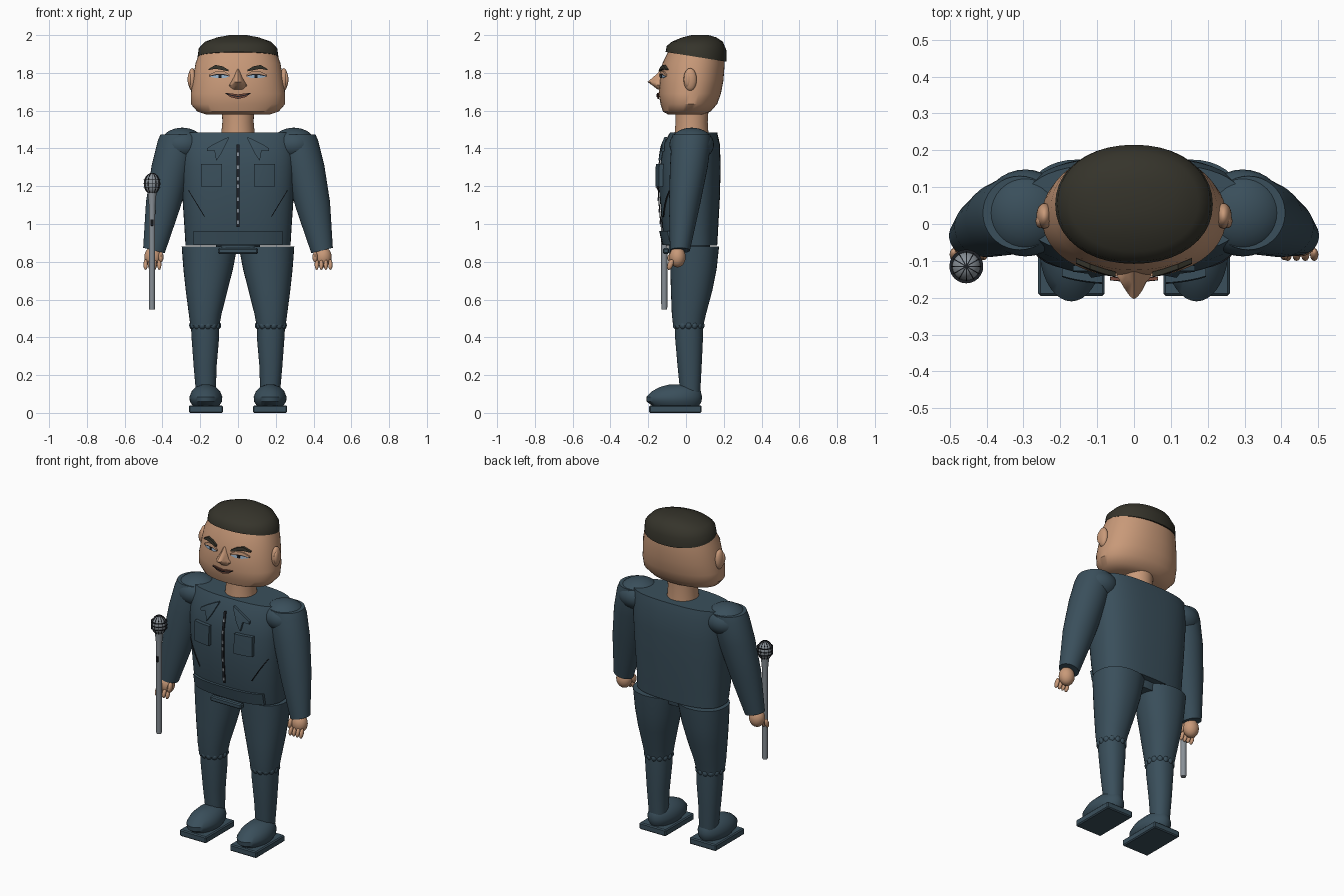
import bpy, bmesh, math
from mathutils import Vector, Matrix
from mathutils.bvhtree import BVHTree

if "Cube" in bpy.data.objects:
    bpy.data.objects.remove(bpy.data.objects["Cube"])


def material(name, r, g, b):
    m = bpy.data.materials.new(name)
    m.diffuse_color = (r, g, b, 1)
    m.use_nodes = True
    m.node_tree.nodes["Principled BSDF"].inputs["Base Color"].default_value = m.diffuse_color
    return m


SUIT = material("slate_blue_cloth", 0.042, 0.078, 0.105)
SKIN = material("tan_skin", 0.58, 0.32, 0.19)
HAIR = material("dark_hair", 0.036, 0.034, 0.024)
METAL = material("grey_metal", 0.25, 0.28, 0.31)
BLACK = material("black_trim", 0.012, 0.014, 0.018)
LIP = material("brown_lip", 0.2, 0.075, 0.05)
EYE = material("pale_blue_eye", 0.3, 0.42, 0.55)


def finish(name, bm, mat, angle=40):
    bmesh.ops.recalc_face_normals(bm, faces=bm.faces)
    me = bpy.data.meshes.new(name)
    bm.to_mesh(me)
    bm.free()
    me.materials.append(mat)
    me.shade_smooth()
    me.set_sharp_from_angle(angle=math.radians(angle))
    ob = bpy.data.objects.new(name, me)
    bpy.context.collection.objects.link(ob)
    return ob


def loft(name, rings, mat, power=2.0, n=36):
    """Rings are (z, x0, x1, y0, y1[, slope_x, slope_y])."""
    bm = bmesh.new()
    rows = []
    for ring in rings:
        z, x0, x1, y0, y1, sx, sy = (tuple(ring) + (0, 0))[:7]
        row = []
        for i in range(n):
            c, s = math.cos(math.tau * i / n), math.sin(math.tau * i / n)
            dx = (x1 - x0) / 2 * math.copysign(abs(c) ** (2 / power), c)
            dy = (y1 - y0) / 2 * math.copysign(abs(s) ** (2 / power), s)
            row.append(bm.verts.new(((x0 + x1) / 2 + dx, (y0 + y1) / 2 + dy, z + sx * dx + sy * dy)))
        rows.append(row)
    for a, b in zip(rows, rows[1:]):
        for i in range(n):
            j = (i + 1) % n
            bm.faces.new((a[i], a[j], b[j], b[i]))
    bm.faces.new(rows[0])
    bm.faces.new(rows[-1])
    return finish(name, bm, mat)


def ball(name, pos, radii, mat, tilt=0, seg=24):
    bm = bmesh.new()
    bmesh.ops.create_uvsphere(bm, u_segments=seg, v_segments=max(6, seg // 2), radius=1)
    bm.transform(Matrix.Translation(pos) @ Matrix.Rotation(tilt, 4, 'X') @ Matrix.Diagonal((*radii, 1)))
    return finish(name, bm, mat)


def box(name, x, y, z, mat, bevel=0.006):
    bm = bmesh.new()
    bmesh.ops.create_cube(bm, size=1)
    size = Vector((x[1] - x[0], y[1] - y[0], z[1] - z[0], 1))
    centre = Vector((x[0] + x[1], y[0] + y[1], z[0] + z[1])) / 2
    bm.transform(Matrix.Translation(centre) @ Matrix.Diagonal(size))
    bmesh.ops.bevel(bm, geom=bm.edges[:], offset=bevel, segments=1, affect='EDGES')
    return finish(name, bm, mat, 30)


def applique(name, columns, target, mat, thick=0.008, lift=0.003, rows=3):
    """Plate laid on the front of a target; columns are (x_top, z_top, x_low, z_low)."""
    me = target.data
    tree = BVHTree.FromPolygons([v.co for v in me.vertices], [p.vertices for p in me.polygons])
    bm = bmesh.new()
    grid = []
    for xt, zt, xb, zb in columns:
        col = []
        for k in range(rows):
            t = k / (rows - 1)
            x, z = xt + (xb - xt) * t, zt + (zb - zt) * t
            hit = tree.ray_cast(Vector((x, -2, z)), Vector((0, 1, 0)))[0]
            y = hit.y if hit else -0.1
            col.append([bm.verts.new((x, y - lift - d, z)) for d in (0, thick)])
        grid.append(col)
    m = len(grid)
    for side in (0, 1):
        for i in range(m - 1):
            for k in range(rows - 1):
                bm.faces.new([grid[a][b][side] for a, b in ((i, k), (i + 1, k), (i + 1, k + 1), (i, k + 1))])
    rim = [grid[i][0] for i in range(m)] + [grid[-1][k] for k in range(1, rows)]
    rim += [grid[i][-1] for i in range(m - 2, -1, -1)] + [grid[0][k] for k in range(rows - 2, 0, -1)]
    for p, q in zip(rim, rim[1:] + rim[:1]):
        bm.faces.new((p[0], q[0], q[1], p[1]))
    return finish(name, bm, mat, 30)


def panel(x0, x1, zt, zb, n=6):
    xs = [x0 + (x1 - x0) * i / n for i in range(n + 1)]
    return [(x, zt, x, zb) for x in xs]


def upright(points, s=1):
    return [(s * x, zt, s * x, zb) for x, zt, zb in points]


# Jacket body and hips
torso = loft("jacket_body", [
    (0.885, -.278, .278, -.105, .165), (0.97, -.283, .283, -.125, .17), (1.15, -.295, .295, -.14, .18),
    (1.30, -.303, .303, -.14, .183), (1.42, -.305, .305, -.118, .18), (1.485, -.30, .30, -.085, .165)],
    SUIT, 2.7, 48)
loft("hips", [(0.84, -.105, .105, -.09, .12), (0.9, -.12, .12, -.095, .13)], SUIT, 3)
applique("belt", panel(-.235, .235, .962, .89, 12), torso, SUIT, .016)
box("fly_flap", (-.105, .105), (-.122, -.09), (.842, .872), SUIT)

# Zip with teeth
applique("zip", panel(-.007, .007, 1.42, .985, 1), torso, BLACK, .006, rows=10)
for z in (1.01, 1.07, 1.13, 1.2, 1.24, 1.3, 1.37):
    applique("zip_tooth", panel(-.006, .006, z + .009, z - .009, 1), torso, METAL, .005, .007)

# Neck, head and hair
loft("neck", [(1.46, -.09, .09, -.062, .12), (1.54, -.083, .083, -.055, .115), (1.62, -.085, .085, -.055, .12)], SKIN)
head = loft("head", [
    (1.58, -.17, .17, -.095, .09), (1.595, -.215, .215, -.122, .13), (1.635, -.25, .25, -.135, .165),
    (1.69, -.25, .25, -.145, .185), (1.76, -.24, .24, -.138, .198), (1.85, -.225, .225, -.125, .205),
    (1.92, -.20, .20, -.09, .20)], SKIN, 2.15, 48)
loft("hair", [
    (1.885, -.214, .214, -.108, .215, 0, -.16), (1.93, -.208, .208, -.102, .215, 0, -.08),
    (1.965, -.175, .175, -.075, .195), (1.988, -.11, .11, -.02, .16), (2.0, -.045, .045, .03, .12)], HAIR, 2.1, 40)
loft("nose", [
    (1.712, -.045, .045, -.15, -.08), (1.735, -.05, .05, -.18, -.08), (1.752, -.035, .035, -.204, -.08),
    (1.785, -.02, .02, -.165, -.08), (1.82, -.012, .012, -.13, -.08)], SKIN, 1.5, 16)

# Mouth
smile = [(-.065, 1.693, 1.689), (-.04, 1.692, 1.672), (0, 1.686, 1.662), (.04, 1.692, 1.672), (.065, 1.693, 1.689)]
applique("lips", upright(smile), head, LIP, .008)
applique("mouth_line", upright([(x, (a + b) / 2 + .003, (a + b) / 2 - .002) for x, a, b in smile]),
         head, BLACK, .004, .009)

for s, side in ((-1, "left"), (1, "right")):
    # Face features
    applique(side + "_brow", upright([(.05, 1.816, 1.808), (.08, 1.834, 1.814), (.12, 1.842, 1.822),
                                      (.157, 1.82, 1.814)], s), head, HAIR, .014)
    applique(side + "_eye", upright([(.05, 1.783, 1.779), (.075, 1.79, 1.772), (.115, 1.79, 1.772),
                                     (.148, 1.783, 1.779)], s), head, EYE, .004)
    applique(side + "_eyelash", upright([(.045, 1.785, 1.781), (.075, 1.794, 1.788), (.115, 1.794, 1.788),
                                         (.153, 1.784, 1.780)], s), head, BLACK, .005)
    applique(side + "_eyelid", upright([(.045, 1.79, 1.785), (.075, 1.81, 1.794), (.115, 1.81, 1.794),
                                        (.153, 1.79, 1.784)], s), head, SKIN, .008)
    applique(side + "_pupil", upright([(.088, 1.788, 1.774), (.102, 1.788, 1.774)], s), head, BLACK, .004, .006)
    ball(side + "_ear", (s * .243, .022, 1.765), (.022, .035, .06), SKIN)
    ball(side + "_ear_inner", (s * .254, .008, 1.765), (.013, .019, .038), SKIN)

    # Lapel, chest pocket and slanted pocket seam
    applique(side + "_lapel", upright([(.05, 1.46, 1.45), (.085, 1.445, 1.38), (.115, 1.43, 1.335),
                                       (.125, 1.425, 1.39), (.165, 1.40, 1.385)], s), torso, SUIT, .014)
    applique(side + "_chest_pocket", panel(s * .085, s * .195, 1.318, 1.198), torso, SUIT, .022)
    applique(side + "_pocket_seam", [(s * (.265 - .085 * t), 1.18 - .14 * t, s * (.258 - .085 * t), 1.176 - .14 * t)
                                     for t in (0, .25, .5, .75, 1)], torso, BLACK, .006)

    # Sleeve: rings from cuff to shoulder
    sleeve = []
    for z, cx, cy, rx, ry, slope in ((.86, .445, -.032, .057, .053, .25), (1.1, .397, -.008, .09, .082, .2),
                                     (1.3, .352, .015, .105, .10, .1), (1.44, .317, .028, .108, .105, .0),
                                     (1.475, .31, .03, .10, .10, .0)):
        sleeve.append((z, s * cx - rx, s * cx + rx, cy - ry, cy + ry, s * slope))
    loft(side + "_sleeve", sleeve, SUIT)
    ball(side + "_shoulder", (s * .295, .03, 1.42), (.118, .118, .09), SUIT, seg=32)

    # Hand with curled fingers
    ball(side + "_palm", (s * .45, -.045, .825), (.046, .043, .055), SKIN)
    for k in range(4):
        ball(side + "_finger", (s * (.417 + .024 * k), -.083, .785), (.0115, .015, .03), SKIN, -.35, 12)
    ball(side + "_thumb", (s * .408, -.075, .825), (.014, .022, .03), SKIN, -.4, 12)

    # Trouser leg, knee gathers and lower leg
    def leg(name, rows):
        loft(name, [(z, min(s * a, s * b), max(s * a, s * b), c, d) for z, a, b, c, d in rows], SUIT, 2.2)
    leg(side + "_thigh", [(.462, .098, .252, -.068, .092), (.52, .088, .26, -.075, .105), (.65, .055, .277, -.08, .14),
                          (.76, .027, .289, -.083, .162), (.88, .004, .298, -.085, .175)])
    leg(side + "_shin", [(.10, .118, .222, -.03, .075), (.25, .113, .235, -.045, .083), (.40, .10, .246, -.058, .09),
                         (.48, .10, .25, -.06, .09)])
    for k in range(14):
        a = math.tau * k / 14
        ball(side + "_knee_gather", (s * .174 + .066 * math.cos(a), .014 + .067 * math.sin(a), .463),
             (.019, .019, .022), SUIT, seg=12)

    # Shoe
    xa, xb = sorted((s * .08, s * .26))
    box(side + "_sole", (xa, xb), (-.195, .083), (0, .04), SUIT)
    xc = s * .17
    loft(side + "_shoe", [
        (.038, xc - .07, xc + .07, -.18, .07), (.06, xc - .085, xc + .085, -.208, .082),
        (.085, xc - .087, xc + .087, -.21, .085), (.115, xc - .075, xc + .075, -.18, .078),
        (.138, xc - .052, xc + .052, -.135, .062), (.15, xc - .02, xc + .02, -.09, .035)], SUIT)

# Microphone held in one hand
MX, MY = -.455, -.115
loft("microphone_handle", [(z, MX - r, MX + r, MY - r, MY + r) for z, r in
                           ((.548, .015), (.56, .016), (1.1, .017), (1.17, .024))], METAL, n=20)
box("microphone_switch", (MX - .007, MX + .007), (MY - .021, MY - .01), (.99, 1.025), BLACK, .002)
ball("microphone_head", (MX, MY, 1.213), (.042, .042, .056), METAL)
for k in range(6):
    bm = bmesh.new()
    bmesh.ops.create_cone(bm, cap_ends=True, segments=28, radius1=1, radius2=1, depth=1)
    bm.transform(Matrix.Translation((MX, MY, 1.213)) @ Matrix.Rotation(math.pi * k / 6, 4, 'Z')
                 @ Matrix.Diagonal((.044, .003, .058, 1)) @ Matrix.Rotation(math.pi / 2, 4, 'X'))
    finish("grille_rib", bm, BLACK)
for z in (1.195, 1.215, 1.235):
    r = .046
    loft("grille_ring", [(z - .0015, MX - r, MX + r, MY - r, MY + r),
                         (z + .0015, MX - r, MX + r, MY - r, MY + r)], BLACK, n=24)
